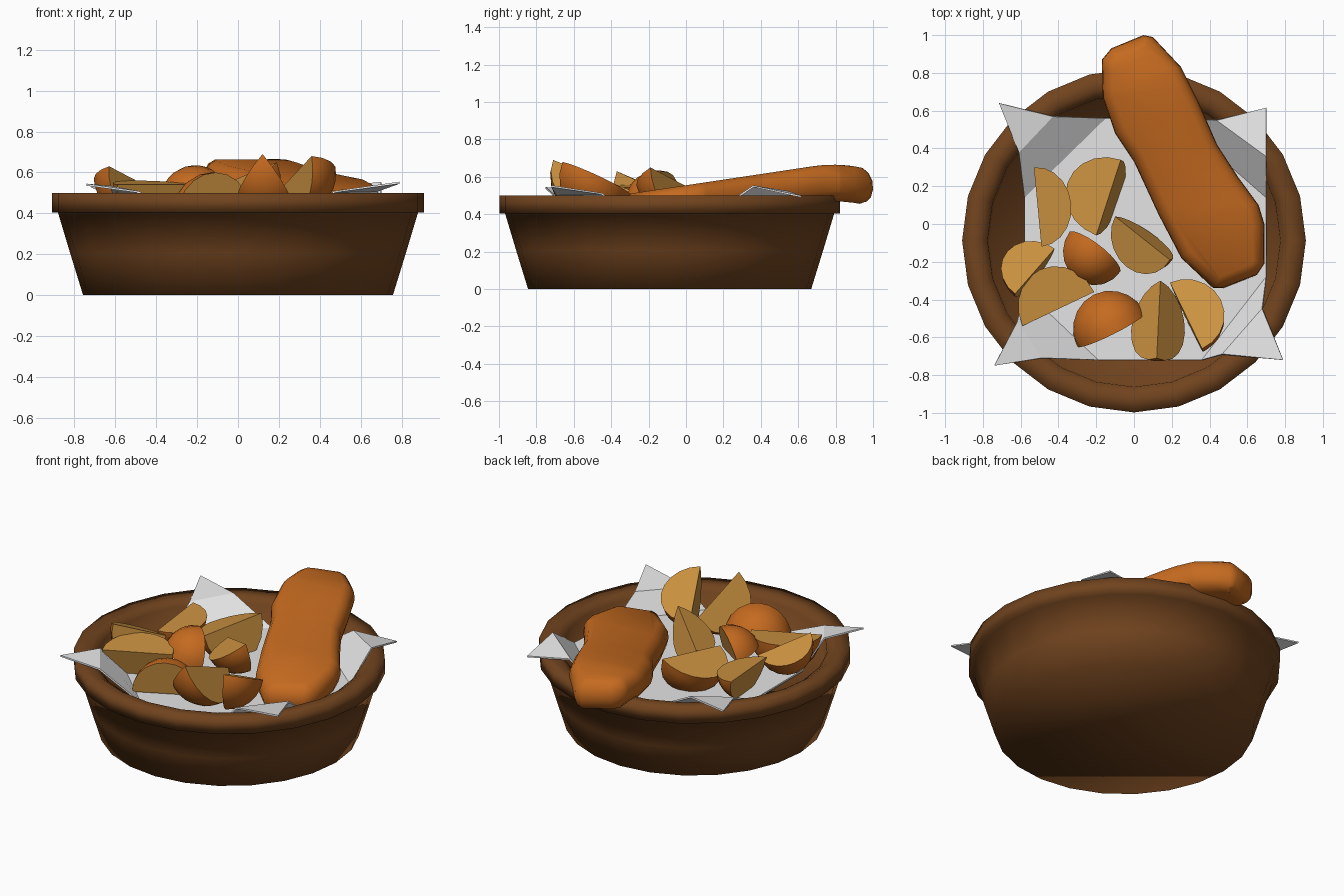
import bpy, bmesh, math
from mathutils import Vector

if "Cube" in bpy.data.objects:
    bpy.data.objects.remove(bpy.data.objects["Cube"])

def material(name, rgb):
    m = bpy.data.materials.new(name)
    m.diffuse_color = (*rgb, 1)
    m.use_nodes = True
    m.node_tree.nodes["Principled BSDF"].inputs["Base Color"].default_value = m.diffuse_color
    return m

BROWN = material("basket brown", (0.165, 0.057, 0.013))
ORANGE = material("fried orange", (0.56, 0.145, 0.014))
FLESH = material("potato flesh", (0.60, 0.285, 0.052))
PAPER = material("paper white", (0.78, 0.78, 0.78))

def finish(bm, name, mats, angle=None):
    bmesh.ops.recalc_face_normals(bm, faces=bm.faces)
    me = bpy.data.meshes.new(name)
    bm.to_mesh(me)
    bm.free()
    ob = bpy.data.objects.new(name, me)
    bpy.context.collection.objects.link(ob)
    for m in mats:
        me.materials.append(m)
    if angle:
        bpy.ops.object.select_all(action='DESELECT')
        ob.select_set(True)
        bpy.context.view_layer.objects.active = ob
        bpy.ops.object.shade_smooth_by_angle(angle=math.radians(angle))
    return ob

def bridge(bm, rings):
    for a, b in zip(rings, rings[1:]):
        n = len(a)
        for i in range(n):
            bm.faces.new((a[i], a[(i + 1) % n], b[(i + 1) % n], b[i]))

# Basket: lathed tub with a collar rim and a shallow inner floor
bm = bmesh.new()
profile = [(.757, 0), (.82, .205), (.88, .405), (.91, .405), (.91, .50), (.82, .50), (.775, .47), (.765, .36)]
rings = []
for r, z in profile:
    rings.append([bm.verts.new((r * math.cos(math.tau * i / 24),
                                -.0875 + r * math.sin(math.tau * i / 24), z)) for i in range(24)])
bridge(bm, rings)
bm.faces.new(rings[0])
bm.faces.new(rings[-1])
finish(bm, "basket", [BROWN], 100)

# Paper liner: octagonal floor, four steep corner folds and pointed flaps
FLOOR = .375
corners = [  # floor point, fold point, tip, fold point, floor point
    [(-.58, .14), (-.61, .38, .49), (-.715, .64, .53), (-.43, .57, .52), (-.15, .56)],
    [(.22, .56), (.44, .55, .52), (.70, .615, .495), (.70, .36, .55), (.70, .14, .40)],
    [(.70, -.28), (.68, -.45, .51), (.79, -.72, .55), (.47, -.69, .505), (.36, -.72)],
    [(-.19, -.72), (-.49, -.71, .505), (-.74, -.75, .54), (-.62, -.52, .53), (-.58, -.35)],
]
bm = bmesh.new()
floor = []
for c in corners:
    v = [bm.verts.new((p[0], p[1], p[2] if len(p) > 2 else FLOOR)) for p in c]
    bm.faces.new((v[0], v[1], v[3], v[4]))
    bm.faces.new((v[1], v[2], v[3]))
    floor += [v[0], v[4]]
bm.faces.new(floor)
ob = finish(bm, "paper_liner", [PAPER])
mod = ob.modifiers.new("thickness", 'SOLIDIFY')
mod.thickness = .01
mod.offset = 0

# Fried fillet: outline stacked in inset layers, cut across, then tilted and bent
outline = [(-.17, .87), (-.12, .93), (.05, 1.0), (.10, .99), (.25, .83), (.34, .65), (.44, .42),
           (.55, .25), (.66, .10), (.69, 0), (.69, -.21), (.65, -.27), (.47, -.34), (.42, -.34),
           (.25, -.18), (.13, .05), (0, .33), (-.10, .48), (-.165, .67)]
pts = [Vector(p) for p in outline]
bm = bmesh.new()
rings = []
for inset, drop in [(.06, 0), (.025, .02), (.004, .055), (0, .10), (.012, .145), (.035, .175), (.08, .195)]:
    ring = []
    for i, p in enumerate(pts):
        t = (pts[(i + 1) % len(pts)] - pts[i - 1]).normalized()
        q = p + Vector((t.y, -t.x)) * inset
        ring.append(bm.verts.new((q.x, q.y, -drop)))
    rings.append(ring)
bridge(bm, rings)
bm.faces.new(rings[0])
bm.faces.new(rings[-1])
for y in (.1, .4, .6, .72, .82, .9):
    bmesh.ops.bisect_plane(bm, geom=bm.verts[:] + bm.edges[:] + bm.faces[:],
                           plane_co=(0, y, 0), plane_no=(0, 1, 0))
for v in bm.verts:
    v.co.z += .555 + .15 * v.co.y - .7 * max(0, v.co.y - .68) ** 2
finish(bm, "fried_fillet", [ORANGE], 80)

# Potato wedges: a sector swept round a straight chord, bulging to the left of it
def wedge(name, p0, p1, start, end, depth=1.1):
    a, b = Vector(p0), Vector(p1)
    mid, x = (a + b) / 2, (b - a) / 2
    side = Vector((-x.y, x.x, 0)).normalized()
    up = x.normalized().cross(side)
    R, n, m = x.length, 10, 6
    bm = bmesh.new()
    va, vb = bm.verts.new(a), bm.verts.new(b)
    arcs = []
    for j in range(m + 1):
        th = math.radians(start + (end - start) * j / m)
        d = side * math.cos(th) + up * math.sin(th)
        arc = [va]
        for i in range(1, n):
            ph = math.pi * i / n
            arc.append(bm.verts.new(mid - x * math.cos(ph) + d * (R * depth * math.sin(ph))))
        arcs.append(arc + [vb])
    for s, t in zip(arcs, arcs[1:]):  # skin
        bm.faces.new((s[0], s[1], t[1]))
        bm.faces.new((s[n - 1], s[n], t[n - 1]))
        for i in range(1, n - 1):
            bm.faces.new((s[i], s[i + 1], t[i + 1], t[i]))
    for arc in (arcs[0], arcs[-1]):  # cut faces
        bm.faces.new(arc).material_index = 1
    finish(bm, name, [ORANGE, FLESH], 40)

wedges = [  # chord ends, start and end of the sector in degrees, bulge
    ((-.53, .30, .54), (-.49, -.12, .53), -80, -5, .85),
    ((-.20, -.06, .55), (-.07, .34, .58), -105, -18, 1.15),
    ((-.63, -.37, .63), (-.42, -.13, .52), -100, -15, 1.1),
    ((-.59, -.54, .54), (-.21, -.36, .54), -75, 5, 1.1),
    ((-.08, -.26, .43), (-.34, -.04, .48), 20, 105, 1.05),
    ((.19, -.19, .65), (-.10, .04, .53), -105, -28, 1.0),
    ((-.30, -.65, .39), (.06, -.47, .39), 10, 97, 1.05),
    ((.14, -.30, .53), (.12, -.71, .69), -128, -52, 1.05),
    ((.19, -.31, .50), (.36, -.66, .68), -92, -5, .95),
]
for i, w in enumerate(wedges):
    wedge("potato_wedge_%d" % (i + 1), *w)
